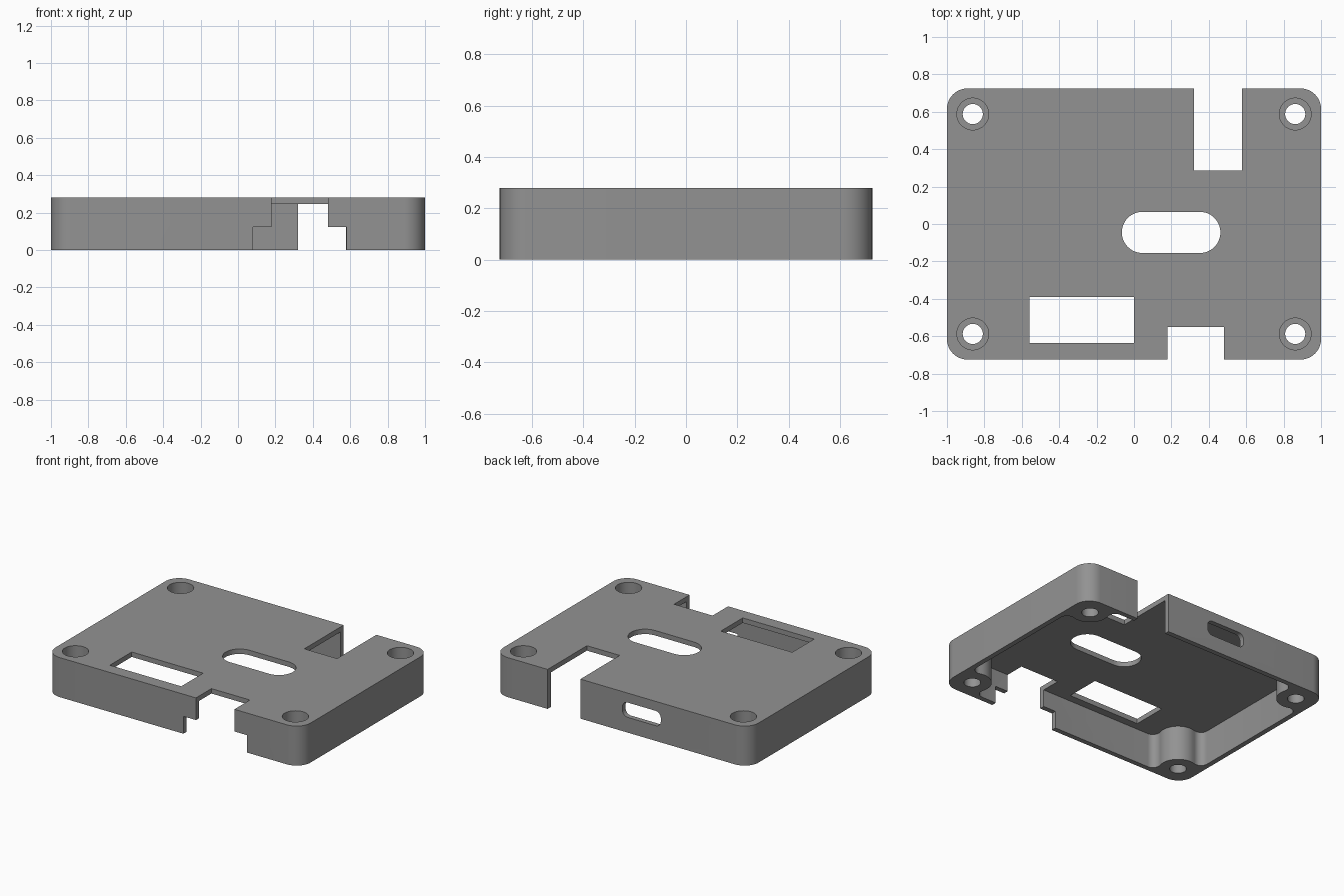
import bpy, bmesh, math

if "Cube" in bpy.data.objects:
    bpy.data.objects.remove(bpy.data.objects["Cube"])

W, D, H = 1.0, 0.725, 0.28        # half width, half depth, height
WALL = 0.035
PX, PY = 0.862, 0.588             # screw post centres
POST_R, FILLET = 0.125, 0.05

grey = bpy.data.materials.new("mid_grey")
grey.diffuse_color = (0.29, 0.29, 0.29, 1)
grey.use_nodes = True
grey.node_tree.nodes["Principled BSDF"].inputs["Base Color"].default_value = grey.diffuse_color


def arc(cx, cy, r, a0, a1, n=12):
    return [(cx + r * math.cos(a0 + (a1 - a0) * i / n),
             cy + r * math.sin(a0 + (a1 - a0) * i / n)) for i in range(n + 1)]


def rounded(x0, x1, y0, y1, r, n=12):
    """Outline of a rectangle with rounded corners."""
    q = math.pi / 2
    corners = [(x1 - r, y1 - r), (x0 + r, y1 - r), (x0 + r, y0 + r), (x1 - r, y0 + r)]
    pts = []
    for k, (cx, cy) in enumerate(corners):
        pts += arc(cx, cy, r, k * q, (k + 1) * q, n)
    return pts


def rect(x0, x1, y0, y1):
    return [(x0, y0), (x1, y0), (x1, y1), (x0, y1)]


def prism(name, pts, lo, hi, along_y=False):
    """Extrude an outline along z, or an x-z outline along y."""
    put = (lambda u, v, t: (u, t, v)) if along_y else (lambda u, v, t: (u, v, t))
    bm = bmesh.new()
    a = [bm.verts.new(put(u, v, lo)) for u, v in pts]
    b = [bm.verts.new(put(u, v, hi)) for u, v in pts]
    bm.faces.new(a[::-1])
    bm.faces.new(b)
    for i in range(len(pts)):
        j = (i + 1) % len(pts)
        bm.faces.new((a[i], a[j], b[j], b[i]))
    bmesh.ops.remove_doubles(bm, verts=bm.verts, dist=1e-5)
    bmesh.ops.recalc_face_normals(bm, faces=bm.faces)
    me = bpy.data.meshes.new(name)
    bm.to_mesh(me)
    bm.free()
    me.materials.append(grey)
    ob = bpy.data.objects.new(name, me)
    bpy.context.collection.objects.link(ob)
    return ob


def cut(target, cutter):
    cutter.hide_render = True
    mod = target.modifiers.new("cut", 'BOOLEAN')
    mod.operation, mod.solver, mod.object = 'DIFFERENCE', 'EXACT', cutter
    bpy.context.view_layer.objects.active = target
    bpy.ops.object.modifier_apply(modifier=mod.name)
    bpy.data.objects.remove(cutter)


def post_corner():
    """Cavity outline in the +x +y corner: wall fillet, post, wall fillet."""
    s = POST_R + FILLET
    ax = W - WALL - FILLET                       # fillet against the side wall
    ay = PY - math.sqrt(s * s - (ax - PX) ** 2)
    by = D - WALL - FILLET                       # fillet against the back wall
    bx = PX - math.sqrt(s * s - (by - PY) ** 2)
    a = math.atan2(PY - ay, PX - ax)
    b = math.atan2(PY - by, PX - bx)
    pts = arc(ax, ay, FILLET, 0, a, 8)
    pts += arc(PX, PY, POST_R, a - math.pi, b - math.pi - (2 * math.pi if b > a else 0), 14)[1:-1]
    pts += arc(bx, by, FILLET, b, math.pi / 2, 8)
    return pts


# Case body
case = prism("case_cover", rounded(-W, W, -D, D, 0.11), 0, H)

# Hollow interior, leaving four filleted screw posts
c = post_corner()
cavity = c + [(-x, y) for x, y in c[::-1]] + [(-x, -y) for x, y in c] + [(x, -y) for x, y in c[::-1]]
cut(case, prism("cavity", cavity, -0.1, H - WALL))

# Screw holes with deep counterbores
for sx in (-1, 1):
    for sy in (-1, 1):
        cx, cy = sx * PX, sy * PY
        cut(case, prism("screw_hole", arc(cx, cy, 0.054, 0, 2 * math.pi, 32), -0.1, 0.5))
        cut(case, prism("counterbore", arc(cx, cy, 0.085, 0, 2 * math.pi, 40), 0.08, 0.5))

# Openings through the top plate
cut(case, prism("oval_slot", rounded(-0.065, 0.462, -0.155, 0.065, 0.1099), 0.15, 0.5))
cut(case, prism("window", rect(-0.56, 0.0, -0.635, -0.39), 0.15, 0.5))

# Back notch and stepped front notch
cut(case, prism("back_notch", rect(0.32, 0.577, 0.285, 0.9), -0.1, 0.5))
cut(case, prism("front_notch", rect(0.178, 0.48, -0.9, -0.552), -0.1, 0.5))
cut(case, prism("front_step", rect(0.08, 0.58, -0.9, -0.62), -0.1, 0.123))

# Connector port in the back wall
cut(case, prism("port", rounded(-0.31, -0.01, 0.108, 0.213, 0.04, 8), 0.6, 0.9, True))

bpy.ops.object.select_all(action='DESELECT')
case.select_set(True)
bpy.context.view_layer.objects.active = case
bpy.ops.object.shade_smooth_by_angle(angle=math.radians(30))
